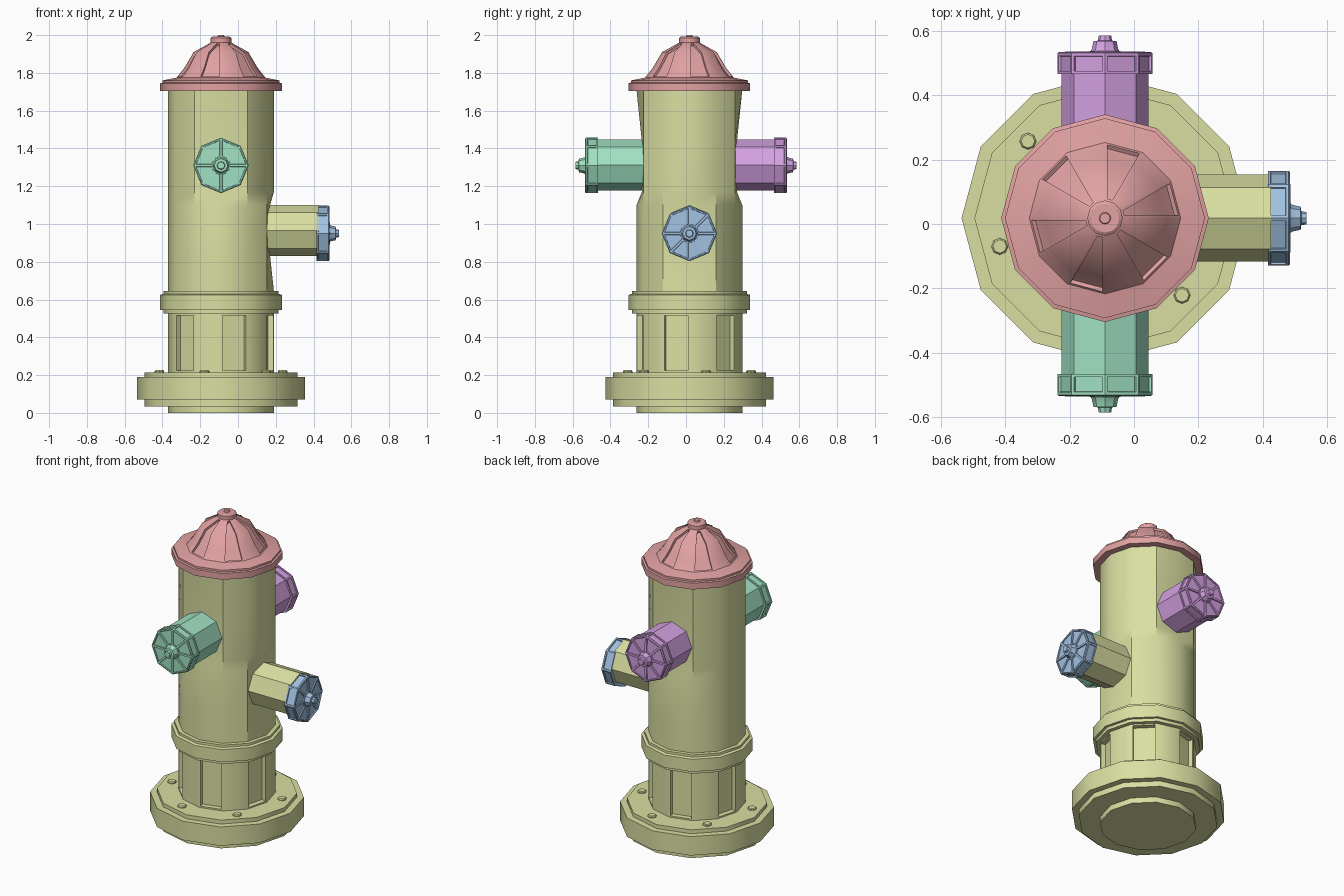
import bpy, bmesh
from math import sin, cos, pi, radians, atan2, degrees
from mathutils import Vector, Matrix

if "Cube" in bpy.data.objects:
    bpy.data.objects.remove(bpy.data.objects["Cube"])

CX, CY = -0.09, 0.018


def material(name, rgb):
    m = bpy.data.materials.new(name)
    m.diffuse_color = (*rgb, 1)
    m.use_nodes = True
    m.node_tree.nodes["Principled BSDF"].inputs["Base Color"].default_value = m.diffuse_color
    return m


YELLOW = material("yellow", (0.70, 0.74, 0.36))
RED = material("red", (0.76, 0.36, 0.36))
GREEN = material("green", (0.36, 0.76, 0.55))
PURPLE = material("purple", (0.66, 0.36, 0.76))
BLUE = material("blue", (0.36, 0.54, 0.76))


def lathe(profile, n):
    """Closed n-sided turned shape from (radius, height) points."""
    bm = bmesh.new()
    rings = [[bm.verts.new((r * cos(2 * pi * i / n), r * sin(2 * pi * i / n), z))
              for i in range(n)] for r, z in profile]
    for a, b in zip(rings, rings[1:]):
        for i in range(n):
            j = (i + 1) % n
            bm.faces.new((a[i], a[j], b[j], b[i]))
    bm.faces.new(rings[0][::-1])
    bm.faces.new(rings[-1])
    bmesh.ops.recalc_face_normals(bm, faces=bm.faces)
    return bm


def pick(bm, lo, hi, start=None):
    """Side faces with centre height in lo..hi; every 60 degrees from start if given."""
    out = []
    for f in bm.faces:
        c = f.calc_center_median()
        if len(f.verts) != 4 or not lo < c.z < hi:
            continue
        if start is None or abs((degrees(atan2(c.y, c.x)) - start + 30) % 60 - 30) < 5:
            out.append(f)
    return out


def recess(bm, faces, border, depth):
    bmesh.ops.inset_individual(bm, faces=faces, thickness=border, use_even_offset=True)
    bmesh.ops.inset_individual(bm, faces=faces, thickness=0.001, depth=-depth, use_even_offset=True)


def finish(bm, name, mat, origin, direction=(0, 0, 1)):
    d = Vector(direction)
    rot = Matrix() if d.z else d.to_track_quat('Z', 'Y').to_matrix().to_4x4()
    bm.transform(Matrix.Translation(origin) @ rot)
    me = bpy.data.meshes.new(name)
    bm.to_mesh(me)
    bm.free()
    me.materials.append(mat)
    ob = bpy.data.objects.new(name, me)
    bpy.context.collection.objects.link(ob)
    bpy.ops.object.select_all(action='DESELECT')
    ob.select_set(True)
    bpy.context.view_layer.objects.active = ob
    bpy.ops.object.shade_smooth_by_angle(angle=radians(32))
    return ob


# Body: foot flange, panelled column, collar and barrel
body = lathe([(0.28, 0), (0.28, 0.035), (0.405, 0.035), (0.405, 0.07), (0.445, 0.07),
              (0.445, 0.19), (0.405, 0.19), (0.405, 0.215), (0.28, 0.215), (0.28, 0.525),
              (0.305, 0.525), (0.305, 0.545), (0.322, 0.545), (0.322, 0.625), (0.305, 0.63),
              (0.305, 0.645), (0.28, 0.645), (0.28, 0.83), (0.28, 1.10), (0.28, 1.17),
              (0.28, 1.44), (0.28, 1.71)], 12)
# Barrel dips slightly where the outlets attach
for v in body.verts:
    if 0.8 < v.co.z < 1.15 and v.co.x > 0.27:
        v.co.x = 0.26
    elif 1.15 < v.co.z < 1.5 and abs(v.co.y) > 0.27:
        v.co.y *= 0.9
recess(body, pick(body, 0.3, 0.45, 45), 0.009, 0.03)
finish(body, "body", YELLOW, (CX, CY, 0))

# Flange bolts
for k in range(6):
    a = radians(15 + 60 * k)
    bolt = lathe([(0.026, 0.20), (0.026, 0.22), (0.021, 0.226)], 8)
    finish(bolt, f"flange_bolt_{k + 1}", YELLOW, (CX + 0.338 * cos(a), CY + 0.338 * sin(a), 0))

# Bonnet with sunken panels and top nut
bonnet = lathe([(0.28, 1.705), (0.322, 1.705), (0.322, 1.745), (0.31, 1.748), (0.31, 1.76),
                (0.235, 1.775), (0.195, 1.825), (0.145, 1.91), (0.055, 1.96),
                (0.055, 1.985), (0.045, 1.992), (0.018, 1.992), (0.016, 2.0)], 12)
panels = pick(bonnet, 1.785, 1.95, 15)
bmesh.ops.inset_region(bonnet, faces=panels, thickness=0.008, use_even_offset=True)
bmesh.ops.inset_region(bonnet, faces=panels, thickness=0.001, depth=-0.014, use_even_offset=True)
finish(bonnet, "bonnet", RED, (CX, CY, 0))


# Outlets: octagonal pipe plus a ribbed cap with a nut
def outlet(name, direction, z, start, pipe_mat, cap_mat, lift=0.0):
    pipe = lathe([(0.135, 0.17), (0.135, start + 0.01)], 8)
    finish(pipe, name + "_pipe", pipe_mat, (CX, CY, z + lift), direction)
    cap = lathe([(0.125, 0), (0.147, 0), (0.147, 0.065), (0.142, 0.069), (0.045, 0.071),
                 (0.041, 0.078), (0.036, 0.102), (0.022, 0.104), (0.019, 0.12)], 8)
    recess(cap, pick(cap, 0.02, 0.05), 0.009, 0.007)
    recess(cap, pick(cap, 0.0695, 0.0705), 0.006, 0.007)
    pos = Vector((CX, CY, z)) + Vector(direction) * start
    finish(cap, name + "_cap", cap_mat, pos, direction)


outlet("front_outlet", (0, -1, 0), 1.31, 0.483, GREEN, GREEN, 0.003)
outlet("back_outlet", (0, 1, 0), 1.31, 0.447, PURPLE, PURPLE, 0.003)
outlet("side_outlet", (1, 0, 0), 0.95, 0.505, YELLOW, BLUE, 0.015)
